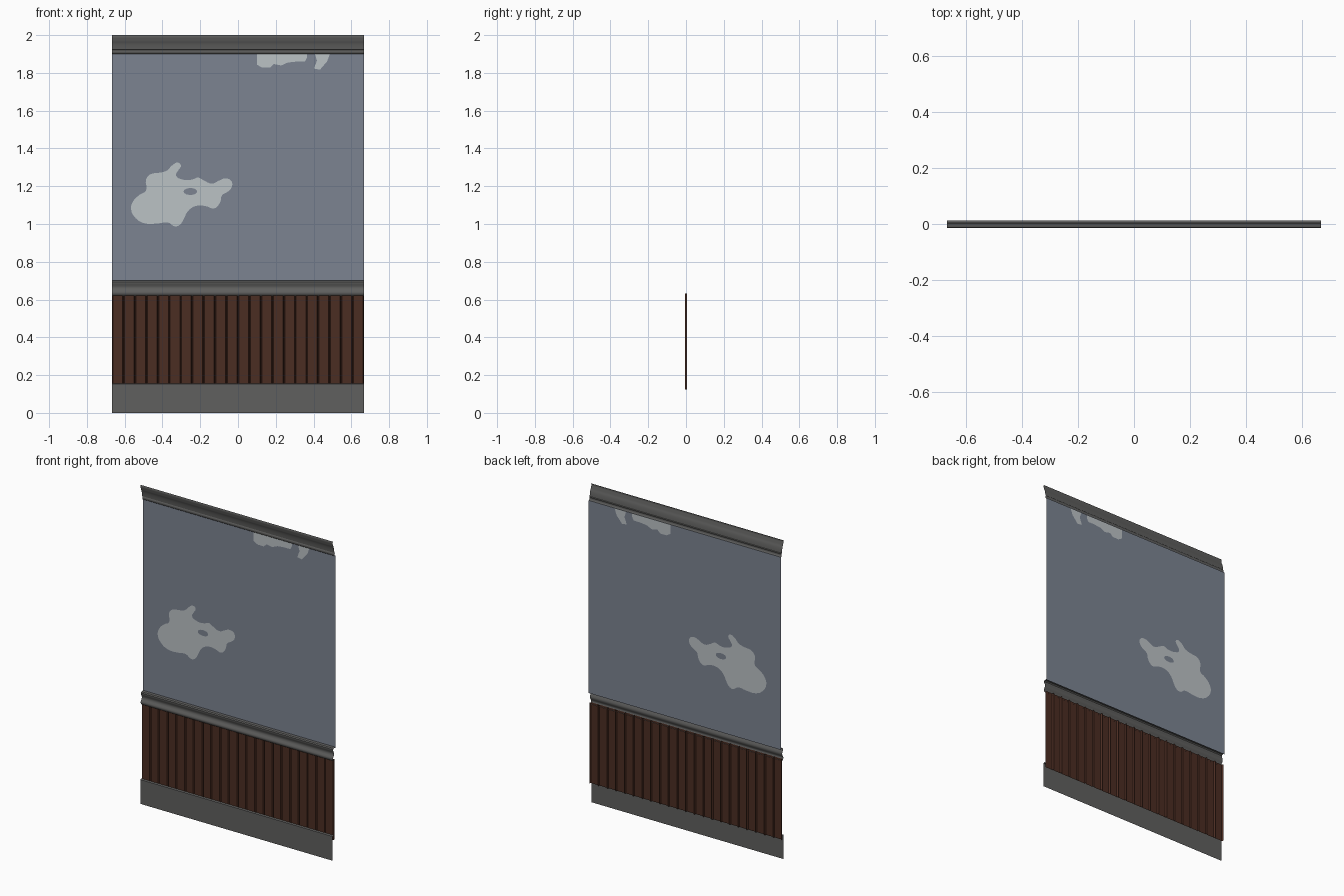
import bpy, math
from mathutils import Matrix

if "Cube" in bpy.data.objects:
    bpy.data.objects.remove(bpy.data.objects["Cube"])

HALF = 0.667      # half the wall width
WALL_Y = 0.013    # depth of the wall sheet


def material(name, rgb):
    m = bpy.data.materials.new(name)
    m.diffuse_color = (*rgb, 1)
    m.use_nodes = True
    m.node_tree.nodes["Principled BSDF"].inputs["Base Color"].default_value = m.diffuse_color
    return m


GREY = material("grey trim", (0.115, 0.115, 0.112))
BROWN = material("brown wood", (0.070, 0.026, 0.016))
BLUE = material("blue grey wallpaper", (0.20, 0.23, 0.285))
PLASTER = material("pale plaster", (0.50, 0.54, 0.56))


def add_object(name, mesh, mat):
    mesh.materials.clear()
    mesh.materials.append(mat)
    ob = bpy.data.objects.new(name, mesh)
    bpy.context.collection.objects.link(ob)
    return ob


def strip(name, rows, mat, smooth=False):
    """Sheet made between two matching rows of points."""
    a, b = rows
    n = len(a)
    me = bpy.data.meshes.new(name)
    me.from_pydata(a + b, [], [(i, i + 1, n + i + 1, n + i) for i in range(n - 1)])
    ob = add_object(name, me, mat)
    if smooth:
        bpy.ops.object.select_all(action='DESELECT')
        ob.select_set(True)
        bpy.context.view_layer.objects.active = ob
        bpy.ops.object.shade_smooth_by_angle(angle=math.radians(35))
    return ob


def moulding(name, profile):
    """Open (y, z) profile, listed top to bottom, run along the wall."""
    rows = [[(x, y, z) for y, z in profile] for x in (HALF, -HALF)]
    return strip(name, rows, GREY, True)


def flat_sheet(name, loops, mat):
    """Fill closed (x, z) outlines; inner outlines become holes."""
    cu = bpy.data.curves.new(name, 'CURVE')
    cu.dimensions = '2D'
    cu.fill_mode = 'FRONT'
    cu.resolution_u = 4
    for pts, rounded in loops:
        sp = cu.splines.new('BEZIER')
        sp.bezier_points.add(len(pts) - 1)
        for bp, (x, z) in zip(sp.bezier_points, pts):
            bp.co = (x, z, 0)
            kind = 'AUTO' if rounded else 'VECTOR'
            bp.handle_left_type = bp.handle_right_type = kind
        sp.use_cyclic_u = True
    tmp = bpy.data.objects.new(name + "_outline", cu)
    bpy.context.collection.objects.link(tmp)
    dg = bpy.context.evaluated_depsgraph_get()
    me = bpy.data.meshes.new_from_object(tmp.evaluated_get(dg))
    bpy.data.objects.remove(tmp)
    me.transform(Matrix.Translation((0, WALL_Y, 0)) @ Matrix.Rotation(math.pi / 2, 4, 'X'))
    return add_object(name, me, mat)


# Outlines of the bare plaster patches
big = [(-.466, 1.262), (-.413, 1.272), (-.376, 1.283), (-.349, 1.31), (-.317, 1.325),
       (-.302, 1.31), (-.317, 1.283), (-.328, 1.257), (-.291, 1.235), (-.243, 1.235),
       (-.212, 1.246), (-.18, 1.23), (-.138, 1.214), (-.10, 1.23), (-.069, 1.241),
       (-.037, 1.23), (-.032, 1.198), (-.053, 1.172), (-.085, 1.151), (-.095, 1.114),
       (-.127, 1.082), (-.164, 1.093), (-.206, 1.098), (-.243, 1.087), (-.27, 1.061),
       (-.286, 1.029), (-.307, .997), (-.333, .987), (-.37, 1.008), (-.423, 1.003),
       (-.492, 1.003), (-.54, 1.029), (-.566, 1.077), (-.556, 1.119), (-.519, 1.156),
       (-.487, 1.177), (-.487, 1.235)]
island = [(-.252 + .036 * math.cos(t * math.pi / 5), 1.172 + .018 * math.sin(t * math.pi / 5))
          for t in range(10)]
top_long = [(.10, 1.901), (.10, 1.844), (.127, 1.828), (.169, 1.828), (.19, 1.847), (.228, 1.839),
            (.264, 1.855), (.312, 1.86), (.354, 1.86), (.365, 1.881), (.365, 1.901)]
top_short = [(.407, 1.901), (.418, 1.865), (.402, 1.823), (.434, 1.817), (.471, 1.86), (.487, 1.901)]
border = [(-HALF, .695), (HALF, .695), (HALF, 1.903), (-HALF, 1.903)]

# Wallpaper with holes, and plaster filling them
flat_sheet("wallpaper", [(border, False), (big, True), (top_long, False), (top_short, False)], BLUE)
flat_sheet("wallpaper_island", [(island, True)], BLUE)
flat_sheet("plaster_patch", [(big, True), (island, True)], PLASTER)
flat_sheet("plaster_top_long", [(top_long, False)], PLASTER)
flat_sheet("plaster_top_short", [(top_short, False)], PLASTER)

# Wood panelling: 22 boards with V grooves between them
N, W = 22, 2 * HALF / 22
line = []
for i in range(N):
    x = -HALF + i * W
    line += [(x, .005), (x + .005, -.004), (x + W - .005, -.004)]
line.append((HALF, .005))
strip("wood_panelling", [[(x, y, z) for x, y in line] for z in (.125, .632)], BROWN)

# Mouldings
moulding("crown_moulding", [(-.012, 2.0), (-.014, 1.995), (-.014, 1.985), (-.010, 1.977),
                            (-.010, 1.973), (-.005, 1.963), (-.001, 1.95), (.001, 1.935),
                            (.002, 1.924), (.007, 1.922), (.004, 1.917), (.004, 1.908),
                            (.008, 1.902), (WALL_Y, 1.9)])
moulding("chair_rail", [(WALL_Y, .702), (-.004, .70), (-.009, .694), (-.009, .686), (-.005, .678),
                        (-.001, .668), (-.001, .66), (-.005, .65), (-.011, .642),
                        (-.012, .634), (-.009, .626), (-.003, .62)])
moulding("baseboard", [(-.005, .156), (-.014, .152), (-.014, 0)])
